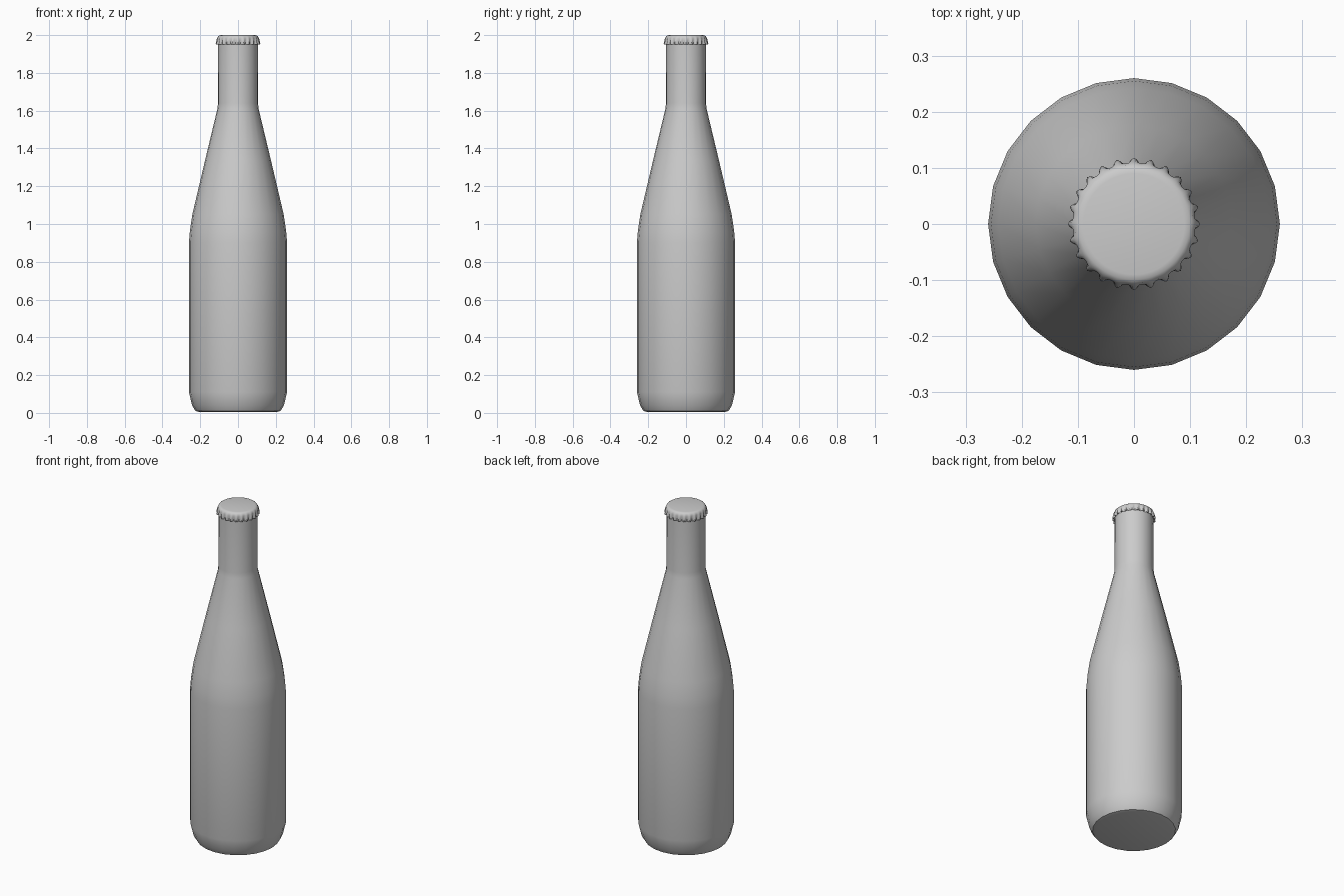
import bpy
import math

if "Cube" in bpy.data.objects:
    bpy.data.objects.remove(bpy.data.objects["Cube"])


def lathe(name, rings, segments, radius_at, angle):
    """Revolve rings of (radius, z); radius_at adjusts the radius per ring and step."""
    verts, faces = [], []
    for i, (r, z) in enumerate(rings):
        for s in range(segments):
            a = 2 * math.pi * s / segments
            rr = radius_at(i, r, s)
            verts.append((rr * math.cos(a), rr * math.sin(a), z))
    for i in range(len(rings) - 1):
        for s in range(segments):
            t = (s + 1) % segments
            a, b = i * segments, (i + 1) * segments
            faces.append((a + s, a + t, b + t, b + s))
    last = (len(rings) - 1) * segments
    faces.append(tuple(reversed(range(segments))))
    faces.append(tuple(range(last, last + segments)))
    mesh = bpy.data.meshes.new(name)
    mesh.from_pydata(verts, [], faces)
    obj = bpy.data.objects.new(name, mesh)
    bpy.context.collection.objects.link(obj)
    bpy.ops.object.select_all(action='DESELECT')
    obj.select_set(True)
    bpy.context.view_layer.objects.active = obj
    bpy.ops.object.shade_smooth_by_angle(angle=math.radians(angle))
    return obj


# Glass body: flat base, rounded heel, straight wall, long shoulder, neck
body_profile = [
    (0.205, 0.005), (0.225, 0.01), (0.243, 0.04), (0.26, 0.11), (0.26, 0.90),
    (0.255, 0.96), (0.242, 1.05), (0.175, 1.335), (0.109, 1.61),
    (0.106, 1.64), (0.105, 1.97),
]
lathe("bottle_body", body_profile, 24, lambda i, r, s: r, 40)

# Crown cap: crimped skirt, fluting fades out towards the rounded top
TEETH, STEPS = 24, 6
cap_profile = [
    (0.104, 1.955), (0.111, 1.95), (0.112, 1.955), (0.111, 1.97),
    (0.110, 1.982), (0.106, 1.993), (0.099, 1.998), (0.090, 2.0),
]
flute = [0.0, 0.006, 0.006, 0.004, 0.0015, 0.0, 0.0, 0.0]
lathe("crown_cap", cap_profile, TEETH * STEPS,
      lambda i, r, s: r + flute[i] * math.cos(2 * math.pi * s / STEPS), 50)
